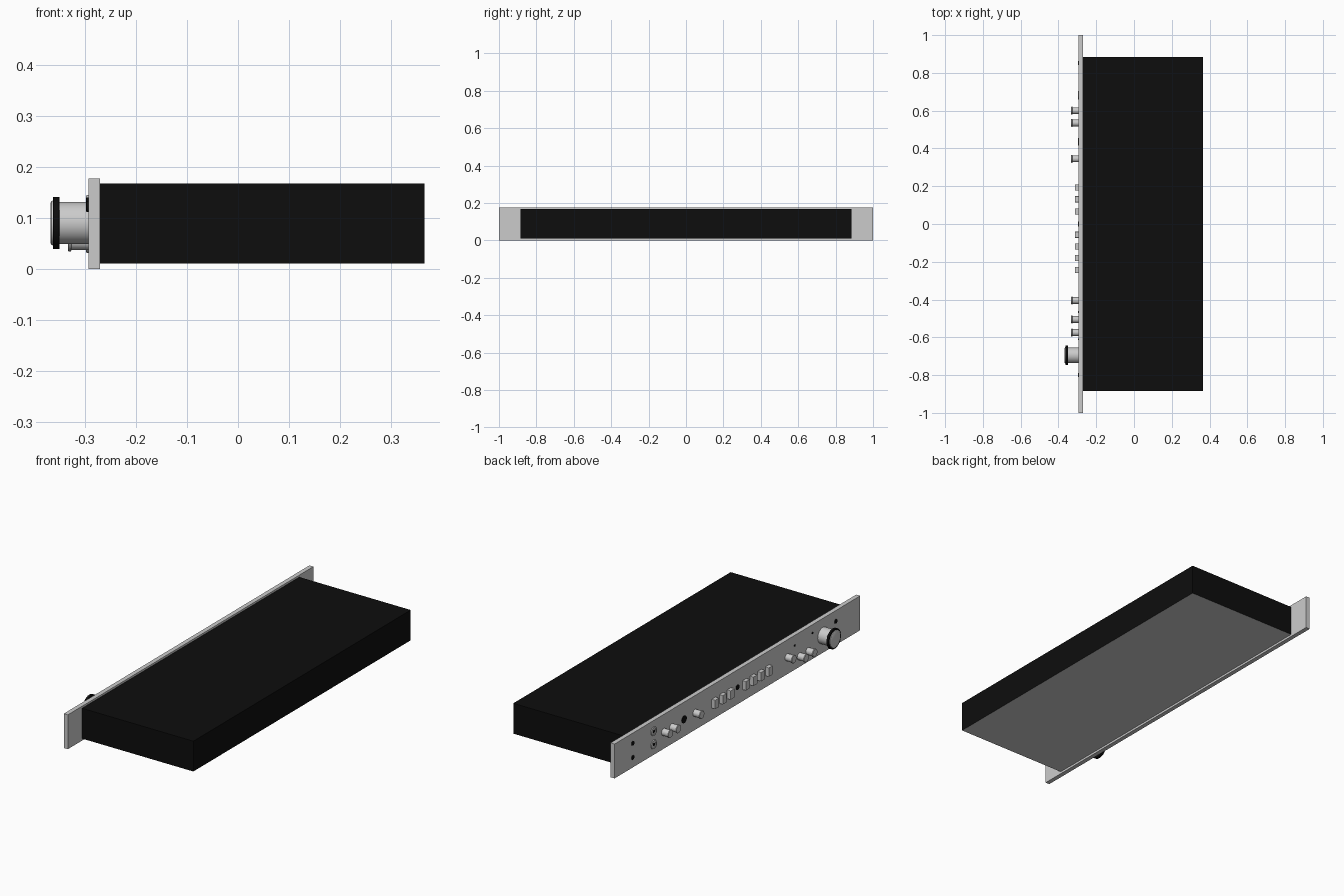
import bpy, bmesh, math

if "Cube" in bpy.data.objects:
    bpy.data.objects.remove(bpy.data.objects["Cube"])

FRONT = -0.293   # x of the panel's control side


def paint(name, rgb):
    m = bpy.data.materials.new(name)
    m.diffuse_color = (*rgb, 1)
    m.use_nodes = True
    m.node_tree.nodes["Principled BSDF"].inputs["Base Color"].default_value = m.diffuse_color
    return m


black = paint("black", (0.004, 0.004, 0.004))


def finish(bm, name, mat=None, smooth=False):
    bmesh.ops.recalc_face_normals(bm, faces=bm.faces[:])
    me = bpy.data.meshes.new(name)
    bm.to_mesh(me)
    bm.free()
    ob = bpy.data.objects.new(name, me)
    bpy.context.collection.objects.link(ob)
    if mat:
        me.materials.append(mat)
    if smooth:
        bpy.ops.object.select_all(action='DESELECT')
        ob.select_set(True)
        bpy.context.view_layer.objects.active = ob
        bpy.ops.object.shade_smooth_by_angle(angle=math.radians(35))
    return ob


def box(name, x, y, z, mat=None, bevel=0):
    bm = bmesh.new()
    bmesh.ops.create_cube(bm, size=1)
    for v in bm.verts:
        for i, (a, b) in enumerate((x, y, z)):
            v.co[i] = (a + b) / 2 + v.co[i] * (b - a)
    if bevel:
        bmesh.ops.bevel(bm, geom=bm.edges[:], offset=bevel, segments=2,
                        profile=0.5, affect='EDGES')
    return finish(bm, name, mat)


def turned(name, y, z, profile, mat=None, sides=32):
    """Spin (distance out from panel, radius) points around an axis along x."""
    bm = bmesh.new()
    rings = []
    for out, r in profile:
        rings.append([bm.verts.new((FRONT - out,
                                    y + r * math.cos(2 * math.pi * k / sides),
                                    z + r * math.sin(2 * math.pi * k / sides)))
                      for k in range(sides)])
    for a, b in zip(rings, rings[1:]):
        for k in range(sides):
            n = (k + 1) % sides
            bm.faces.new((a[k], a[n], b[n], b[k]))
    bm.faces.new(rings[0])
    bm.faces.new(rings[-1])
    return finish(bm, name, mat, True)


# Chassis: black cover with a grey underside, and the wide front panel
cover = box("chassis_cover", (-0.27, 0.365), (-0.885, 0.885), (0.011, 0.167), black)
cover.data.materials.append(paint("bottom_grey", (0.6, 0.6, 0.6)))
for p in cover.data.polygons:
    if p.normal.z < -0.5:
        p.material_index = 1
box("front_panel", (FRONT, -0.27), (-1, 1), (0, 0.177))

# Large volume knob: shaft, black grip ring, end cap
turned("volume_knob_body", -0.695, 0.09, [(0, 0.041), (0.057, 0.041)], sides=48)
turned("volume_knob_grip", -0.695, 0.09,
       [(0.056, 0.05), (0.057, 0.051), (0.068, 0.051), (0.069, 0.05)], black, 48)
turned("volume_knob_cap", -0.695, 0.09,
       [(0.068, 0.044), (0.072, 0.043), (0.074, 0.039)], sides=48)

# Small knobs with a flared rim at the tip
small = [(0, 0.018), (0.033, 0.018), (0.034, 0.021), (0.038, 0.021), (0.04, 0.019)]
for i, (y, z) in enumerate([(0.60, 0.087), (0.535, 0.087), (0.345, 0.088),
                            (-0.405, 0.088), (-0.505, 0.055), (-0.575, 0.055)]):
    turned(f"small_knob_{i + 1}", y, z, small)

# Push buttons in a group of three and a group of four
for i, y in enumerate([0.193, 0.131, 0.067, -0.057, -0.118, -0.181, -0.243]):
    box(f"push_button_{i + 1}", (FRONT - 0.02, FRONT + 0.002),
        (y - 0.016, y + 0.016), (0.06, 0.106), None, 0.001)

# Round sockets with dark holes
for i, z in enumerate((0.054, 0.122)):
    turned(f"socket_ring_{i + 1}", 0.682, z,
           [(0, 0.023), (0.004, 0.022), (0.004, 0.015), (0.0015, 0.015)])
    turned(f"socket_hole_{i + 1}", 0.682, z, [(0, 0.008), (0.002, 0.008)], black)

# Black screws, sensor window and indicator lights
for name, y, z, r in [("panel_screw_1", 0.853, 0.052, 0.011),
                      ("panel_screw_2", 0.853, 0.125, 0.011),
                      ("panel_screw_3", -0.80, 0.122, 0.011),
                      ("sensor_window", 0.435, 0.089, 0.019),
                      ("center_indicator", 0.0, 0.088, 0.013),
                      ("small_light_1", -0.465, 0.125, 0.005),
                      ("small_light_2", -0.61, 0.135, 0.005)]:
    turned(name, y, z, [(0, r), (0.003, r), (0.004, r * 0.85)], black, 24)
